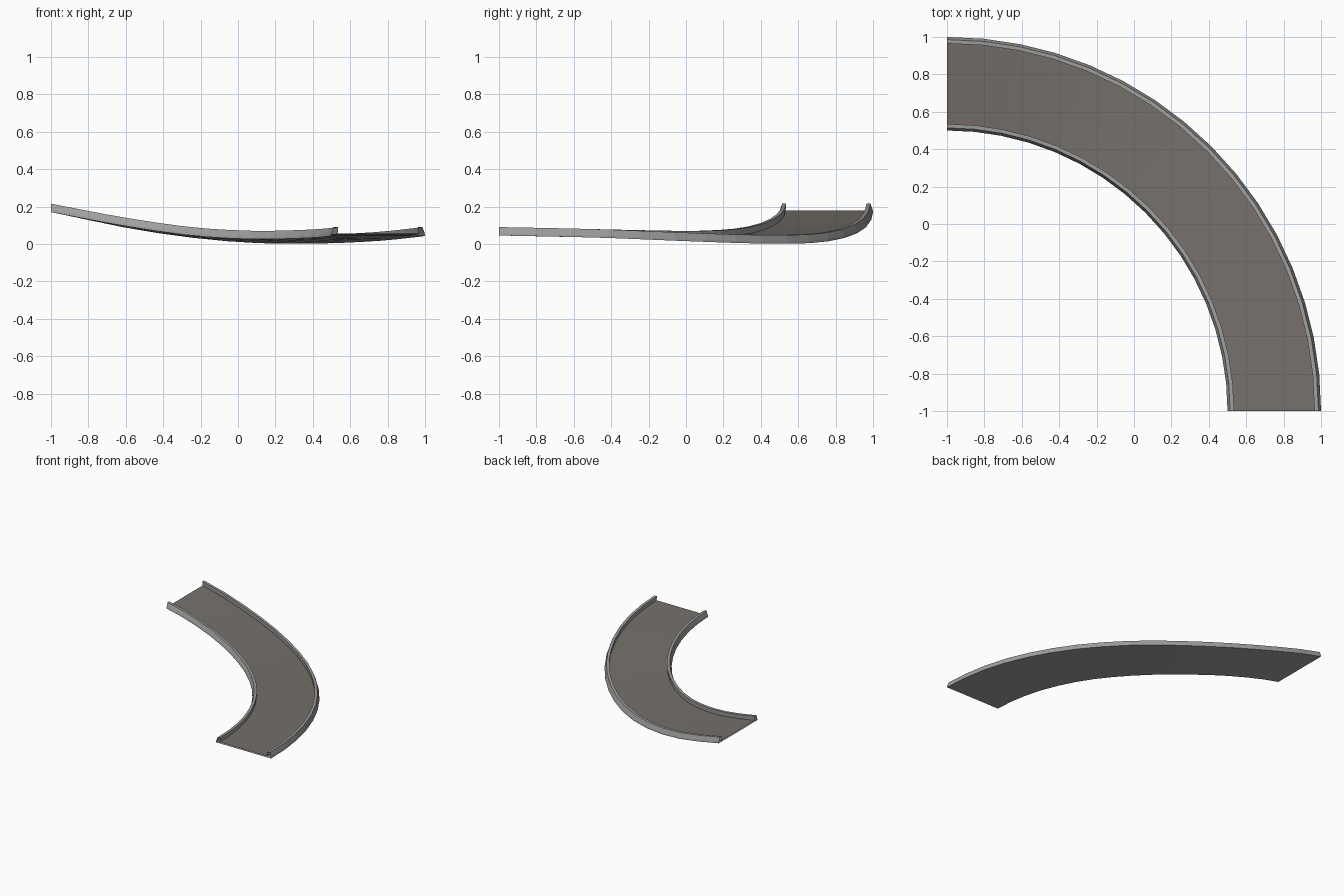
import bpy, bmesh, math

if "Cube" in bpy.data.objects:
    bpy.data.objects.remove(bpy.data.objects["Cube"])

SEGMENTS = 16
R_IN, WIDTH = 1.5, 0.5
# underside height every 15 degrees along the inner and outer edges
INNER_Z = [0.045, 0.037, 0.029, 0.026, 0.045, 0.097, 0.17]
OUTER_Z = [0.045, 0.034, 0.015, 0.002, 0.010, 0.066, 0.17]


def material(name, rgb):
    m = bpy.data.materials.new(name)
    m.diffuse_color = (*rgb, 1)
    m.use_nodes = True
    m.node_tree.nodes["Principled BSDF"].inputs["Base Color"].default_value = m.diffuse_color
    return m


def smooth_curve(keys, t):
    """Catmull-Rom interpolation, t in 0..1."""
    x = t * (len(keys) - 1)
    i = min(int(x), len(keys) - 2)
    f = x - i
    b, c = keys[i], keys[i + 1]
    a = keys[i - 1] if i > 0 else 2 * b - c
    d = keys[i + 2] if i + 2 < len(keys) else 2 * c - b
    return b + 0.5 * f * (c - a + f * (2*a - 5*b + 4*c - d + f * (3*(b - c) + d - a)))


rail_grey = material("rail grey", (0.35, 0.35, 0.345))
deck_brown = material("deck brown", (0.18, 0.162, 0.145))

# half cross-section (offset from edge, height): slanted side wall, rail top, deck edge
half = [(0, 0), (0.002, 0.012), (0.014, 0.045), (0.035, 0.045), (0.033, 0.01)]
profile = half + [(WIDTH - u, z) for u, z in reversed(half)]
DECK_EDGE = len(half) - 1

# sweep the channel around a banked quarter turn
bm = bmesh.new()
rings = []
for s in range(SEGMENTS + 1):
    t = s / SEGMENTS
    ang = t * math.pi / 2
    zi, zo = smooth_curve(INNER_Z, t), smooth_curve(OUTER_Z, t)
    ring = []
    for u, h in profile:
        r = R_IN + u
        z = max(0, zi + (zo - zi) * u / WIDTH) + h
        ring.append(bm.verts.new((-1 + r * math.cos(ang), -1 + r * math.sin(ang), z)))
    rings.append(ring)

n = len(profile)
for a, b in zip(rings, rings[1:]):
    for i in range(n):
        j = (i + 1) % n
        face = bm.faces.new((a[i], a[j], b[j], b[i]))
        face.material_index = 1 if i == DECK_EDGE else 0

mesh = bpy.data.meshes.new("curved_track")
bm.to_mesh(mesh)
bm.free()
mesh.materials.append(rail_grey)
mesh.materials.append(deck_brown)
track = bpy.data.objects.new("curved_track", mesh)
bpy.context.collection.objects.link(track)
